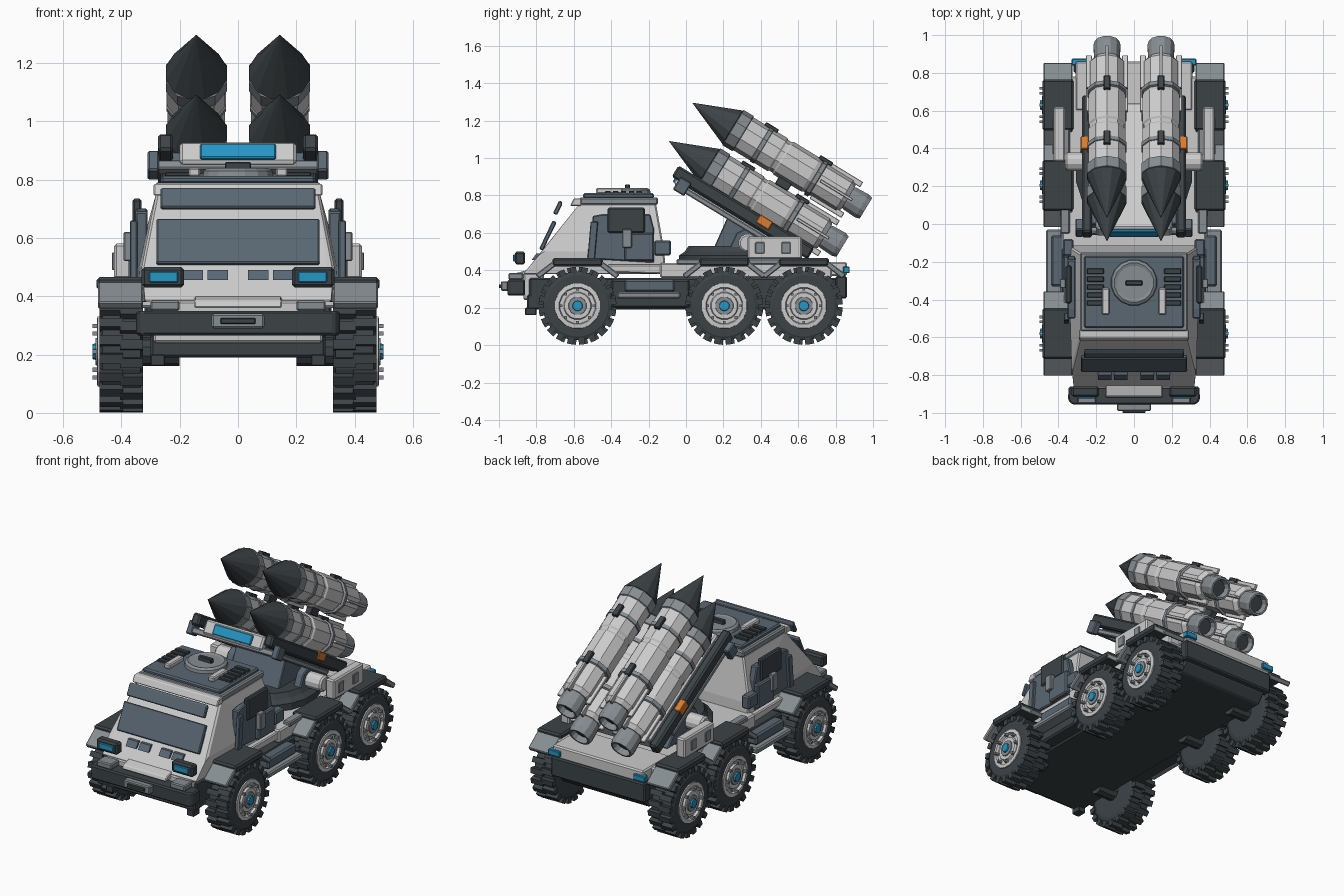
import bpy, bmesh, math
from mathutils import Matrix, Vector

if "Cube" in bpy.data.objects:
    bpy.data.objects.remove(bpy.data.objects["Cube"])

def material(name, r, g, b):
    m = bpy.data.materials.new(name)
    m.diffuse_color = (r, g, b, 1)
    m.use_nodes = True
    m.node_tree.nodes["Principled BSDF"].inputs["Base Color"].default_value = m.diffuse_color
    return m

PALE = material("pale_grey", .55, .54, .53)
MID = material("mid_grey", .24, .27, .29)
SLATE = material("slate", .10, .135, .17)
DARK = material("dark", .045, .056, .062)
BLUE = material("blue", .02, .30, .55)
ORANGE = material("orange", .7, .2, .03)
I = Matrix.Identity(4)

def finish(name, bm, mat, bevel=0, mirror=False, M=I):
    bmesh.ops.transform(bm, matrix=M, verts=bm.verts)
    bmesh.ops.recalc_face_normals(bm, faces=bm.faces)
    me = bpy.data.meshes.new(name)
    bm.to_mesh(me)
    bm.free()
    me.materials.append(mat)
    ob = bpy.data.objects.new(name, me)
    bpy.context.collection.objects.link(ob)
    if bevel:
        b = ob.modifiers.new("bevel", 'BEVEL')
        b.width, b.segments = bevel, 1
    if mirror:
        m = ob.modifiers.new("mirror", 'MIRROR')
        m.use_mirror_merge = False
    return ob

def hull(name, pts, mat, bevel=0, mirror=False, M=I):
    bm = bmesh.new()
    for p in pts:
        bm.verts.new(p)
    bmesh.ops.convex_hull(bm, input=bm.verts)
    bmesh.ops.dissolve_limit(bm, angle_limit=.02, verts=bm.verts, edges=bm.edges)
    return finish(name, bm, mat, bevel, mirror, M)

def box(name, x, y, z, mat, bevel=.008, mirror=False, M=I):
    return hull(name, [(a, b, c) for a in x for b in y for c in z], mat, bevel, mirror, M)

def prism(name, prof, x, mat, bevel=.005, mirror=False):
    return hull(name, [(a, p[0], p[1]) for a in x for p in prof], mat, bevel, mirror)

def lathe(name, prof, n, mat, M=I, mirror=False):
    # profile of (distance along local y, radius)
    bm = bmesh.new()
    rings = []
    for s, r in prof:
        rings.append([bm.verts.new((r * math.cos((k + .5) * math.tau / n), s,
                                    r * math.sin((k + .5) * math.tau / n))) for k in range(n)])
    for a, b in zip(rings, rings[1:]):
        for k in range(n):
            bm.faces.new((a[k], a[(k + 1) % n], b[(k + 1) % n], b[k]))
    bm.faces.new(rings[0])
    bm.faces.new(rings[-1])
    return finish(name, bm, mat, 0, mirror, M)

# Chassis and deck
prism("chassis", [(-.84, .21), (-.80, .19), (.78, .19), (.83, .25), (.83, .36), (-.84, .36)], (-.30, .30), DARK, .01)
box("deck", (-.38, .38), (-.14, .78), (.36, .44), PALE)
box("rear_deck", (-.31, .31), (.60, .86), (.37, .445), PALE)
box("deck_side_rail", (.34, .39), (-.05, .62), (.43, .46), MID, .006, True)
box("rear_bumper", (-.32, .32), (.80, .86), (.25, .37), DARK)
box("rear_light", (.25, .33), (.84, .875), (.385, .42), BLUE, .004, True)
box("side_skirt", (.28, .38), (-.40, .02), (.20, .35), DARK, .01, True)
box("side_step", (.38, .465), (-.37, -.03), (.25, .285), MID, .008, True)
box("side_tank", (.37, .44), (-.33, -.06), (.285, .35), SLATE, .01, True)
box("deck_cabinet", (.365, .425), (.33, .62), (.46, .58), PALE, .008, True)
for y in (.37, .51):
    box("cabinet_latch", (.42, .432), (y, y + .05), (.49, .55), MID, .003, True)

# Wheels with lugs, fenders and flaps
def wheel(yc):
    M = Matrix.Translation((0, yc, .21)) @ Matrix.Rotation(-math.pi / 2, 4, 'Z')
    lathe("tyre", [(.325, .15), (.335, .185), (.465, .185), (.475, .165), (.475, .12), (.46, .11)], 28, DARK, M, True)
    lathe("rim", [(.44, .125), (.482, .122), (.484, .10), (.470, .095), (.470, .075), (.482, .07)], 16, PALE, M, True)
    lathe("hub", [(.47, .052), (.488, .048)], 12, MID, M, True)
    lathe("hub_cap", [(.48, .03), (.498, .026)], 10, BLUE, M, True)
    bm = bmesh.new()
    for k in range(20):
        R = Matrix.Rotation(k * math.tau / 20, 4, 'X')
        for x, w, da in ((.365, .08, -.12), (.435, .08, .12)):
            T = R @ Matrix.Rotation(da, 4, 'X') @ Matrix.Translation((x, 0, .19)) @ Matrix.Diagonal((w, .033, .036, 1))
            bmesh.ops.create_cube(bm, size=1, matrix=T)
    finish("tyre_lugs", bm, DARK, 0, True, Matrix.Translation((0, yc, .21)))
    bm = bmesh.new()
    for k in range(8):
        a = k * math.tau / 8
        T = Matrix.Translation((.487, .088 * math.cos(a), .088 * math.sin(a))) @ Matrix.Diagonal((.025, .014, .014, 1))
        bmesh.ops.create_cube(bm, size=1, matrix=T)
    finish("wheel_bolts", bm, MID, 0, True, Matrix.Translation((0, yc, .21)))
    lathe("axle", [(.2, .05), (.34, .05)], 10, DARK, M, True)
    box("fender_top", (.32, .485), (yc - .135, yc + .135), (.42, .465), DARK, .01, True)
    for d in (-1, 1):
        prism("fender_flap", [(yc + d * a, z) for a, z in ((.115, .425), (.13, .45), (.225, .378), (.205, .355))],
              (.325, .48), MID, .005, True)

for yc in (-.58, .205, .63):
    wheel(yc)

# Cab shell
hull("cab", [(s * x, y, z) for s in (-1, 1) for x, y, z in
     ((.34, -.11, .38), (.32, -.87, .38), (.33, -.77, .50), (.28, -.57, .755), (.28, -.16, .755), (.35, -.115, .5))], PALE, .008)
box("cab_nose", (-.29, .29), (-.87, -.76), (.24, .385), PALE)
box("nose_lower", (-.30, .30), (-.85, -.77), (.19, .27), DARK)
box("tow_hook", (.25, .30), (-.86, -.80), (.16, .20), DARK, .004, True)
prism("windshield", [(-.785, .515), (-.765, .505), (-.692, .655), (-.712, .668)], (-.28, .28), SLATE)
prism("sun_visor", [(-.712, .705), (-.69, .695), (-.66, .755), (-.668, .772), (-.68, .77)], (-.265, .265), SLATE)
prism("visor_brow", [(-.62, .745), (-.56, .745), (-.56, .785), (-.60, .785)], (-.29, .29), PALE)
box("roof_edge", (-.285, .285), (-.57, -.15), (.75, .79), MID)
box("roof_panel", (-.265, .265), (-.55, -.17), (.785, .812), SLATE)
UP = Matrix.Rotation(math.pi / 2, 4, 'X')
lathe("roof_hatch", [(.80, .125), (.83, .12), (.84, .105), (.835, .09)], 16, MID, Matrix.Translation((0, -.31, 0)) @ UP)
box("hatch_handle", (-.045, .045), (-.325, -.30), (.83, .86), DARK, .004)
for k in range(5):
    y = -.25 - .042 * k
    box("roof_vent", (.16, .25), (y - .014, y + .014), (.81, .825), DARK, .003, True)
box("roof_bar", (.13, .17), (-.48, -.34), (.81, .84), PALE, .006, True)

# Doors and cab side equipment
prism("door", [(-.50, .46), (-.50, .69), (-.45, .70), (-.19, .70), (-.17, .62), (-.17, .44)], (.31, .352), SLATE, .006, True)
box("door_window", (.33, .362), (-.42, -.22), (.60, .735), DARK, .008, True)
box("door_box", (.34, .375), (-.33, -.17), (.45, .60), SLATE, .008, True)
box("door_handle", (.36, .392), (-.34, -.29), (.52, .62), MID, .004, True)
box("rear_cab_box", (.32, .375), (-.17, -.08), (.48, .56), SLATE, .008, True)
prism("mirror_guard", [(-.53, .43), (-.49, .43), (-.47, .66), (-.51, .66)], (.345, .37), SLATE, .004, True)
prism("cab_sill", [(-.42, .39), (-.42, .43), (-.11, .43), (-.11, .38)], (.32, .37), PALE, .006, True)

# Front bumper, lamps and hood slots
hull("front_bumper", [(s * x, y, z) for s in (-1, 1) for z in (.265, .35) for x, y in
     ((.345, -.86), (.35, -.93), (.33, -.955))], DARK, .008)
box("bumper_plate", (-.09, .09), (-.99, -.95), (.29, .34), MID, .006)
box("bumper_plate_slot", (-.06, .06), (-1.0, -.985), (.305, .325), DARK, .003)
box("bumper_step", (.20, .30), (-.95, -.87), (.35, .385), MID, .006, True)
prism("hood_ledge", [(-.92, .36), (-.85, .36), (-.85, .40), (-.91, .385)], (-.15, .15), PALE)
box("lamp_housing", (.185, .33), (-.915, -.86), (.43, .50), DARK, .01, True)
box("lamp_lens", (.205, .305), (-.924, -.90), (.447, .485), BLUE, .004, True)
for x in (.035, .12):
    prism("hood_slot", [(-.825, .455), (-.80, .455), (-.775, .49), (-.80, .49)], (x, x + .07), SLATE, 0, True)

# Turntable and launcher supports
lathe("turntable", [(.43, .31), (.48, .31), (.50, .28), (.53, .26)], 20, DARK, Matrix.Translation((0, .27, 0)) @ UP)
prism("launcher_pedestal", [(.14, .50), (.56, .46), (.56, .50), (.40, .60), (.22, .68)], (-.17, .17), SLATE)
prism("support_arm", [(.20, .45), (.55, .45), (.45, .57), (.33, .63), (.27, .60)], (.21, .26), SLATE, .006, True)
lathe("trunnion", [(.24, .05), (.355, .05), (.365, .04)], 12, PALE,
      Matrix.Translation((0, .33, .545)) @ Matrix.Rotation(-math.pi / 2, 4, 'Z'), True)

# Tilted launcher cradle: local y runs back along the missiles
L = Matrix.Translation((0, -.09, 1.09)) @ Matrix.Rotation(-math.radians(31.3), 4, 'X')
box("cradle_bed", (-.20, .20), (.14, .92), (-.185, -.10), PALE, .01, False, L)
box("cradle_window", (-.13, .13), (.128, .16), (-.175, -.115), BLUE, .005, False, L)
box("cradle_rail", (.222, .275), (.11, .96), (-.155, -.085), DARK, .01, True, L)
box("cradle_web", (.19, .23), (.18, .92), (-.16, -.12), SLATE, .004, True, L)
box("cradle_under_rail", (.20, .265), (.17, .80), (-.195, -.165), MID, .006, True, L)
box("cradle_crossbar", (-.305, .305), (.155, .20), (-.20, -.165), MID, .006, False, L)
box("cradle_bar_end", (.27, .31), (.15, .22), (-.21, -.13), SLATE, .006, True, L)
box("warning_mark", (.24, .282), (.62, .70), (-.13, -.08), ORANGE, .004, True, L)

# Four missiles
for n in (0, .24):
    M = L @ Matrix.Translation((.143, 0, n))
    lathe("missile_nose", [(0, .001), (.25, .108), (.26, .10)], 12, DARK, M, True)
    lathe("missile_collar", [(.25, .10), (.255, .110), (.315, .110), (.32, .10)], 10, MID, M, True)
    lathe("missile_body", [(.31, .103), (.53, .103), (.54, .096), (.56, .096), (.57, .103),
                           (.74, .103), (.76, .095), (.95, .095), (.975, .075)], 10, PALE, M, True)
    lathe("missile_nozzle", [(.96, .062), (.985, .070), (1.06, .074), (1.085, .066), (1.085, .055), (1.04, .045)],
          12, MID, M, True)
    lathe("nozzle_core", [(1.0, .05), (1.05, .052)], 12, DARK, M, True)
    for s in (.42, .76):
        lathe("missile_band", [(s, .098), (s + .004, .108), (s + .026, .108), (s + .03, .098)], 10, MID, M, True)
        box("missile_clip", (-.018, .018), (s - .03, s + .05), (.095, .118), DARK, .004, True, M)
    for a in range(4):
        R = M @ Matrix.Rotation(a * math.pi / 2, 4, 'Y')
        box("missile_fin", (-.008, .008), (.80, 1.0), (.08, .112), PALE, .003, True, R)
    box("missile_spacer", (-.02, .02), (.60, .68), (-.14, -.09), DARK, .004, True, M)
